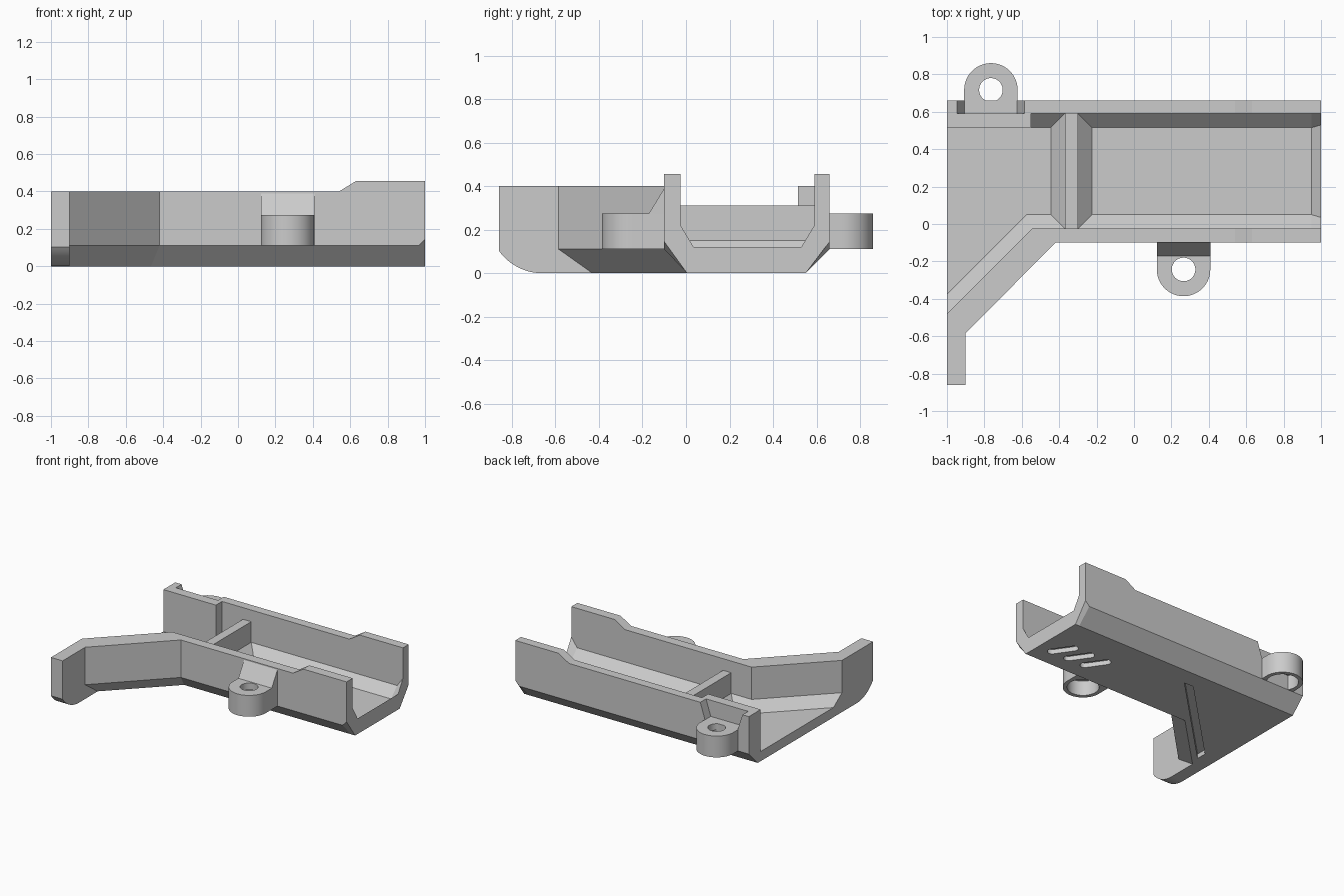
import bpy, bmesh, math

old = bpy.data.objects.get("Cube")
if old:
    bpy.data.objects.remove(old)

grey = bpy.data.materials.new("plain_grey")
grey.use_nodes = True
grey.diffuse_color = (0.6, 0.6, 0.6, 1)
grey.node_tree.nodes["Principled BSDF"].inputs["Base Color"].default_value = (0.6, 0.6, 0.6, 1)


def loft(name, rings):
    """Closed solid through rings of equal point count."""
    bm = bmesh.new()
    vs = [[bm.verts.new(p) for p in ring] for ring in rings]
    n = len(vs[0])
    bm.faces.new(vs[0])
    bm.faces.new(vs[-1])
    for a, b in zip(vs, vs[1:]):
        for i in range(n):
            j = (i + 1) % n
            bm.faces.new((a[i], a[j], b[j], b[i]))
    bmesh.ops.remove_doubles(bm, verts=bm.verts, dist=1e-5)
    bmesh.ops.recalc_face_normals(bm, faces=bm.faces)
    me = bpy.data.meshes.new(name)
    bm.to_mesh(me)
    bm.free()
    me.materials.append(grey)
    ob = bpy.data.objects.new(name, me)
    bpy.context.collection.objects.link(ob)
    return ob


def layers(name, *levels):
    """Loft of (height, outline) pairs."""
    return loft(name, [[(x, y, z) for x, y in pts] for z, pts in levels])


def prism(name, pts, lo, hi, axis):
    """Extrude a 2D profile along x, y or z."""
    place = {"x": lambda a, b, t: (t, a, b), "y": lambda a, b, t: (a, t, b),
             "z": lambda a, b, t: (a, b, t)}[axis]
    return loft(name, [[place(a, b, t) for a, b in pts] for t in (lo, hi)])


def rect(x0, x1, y0, y1):
    return [(x0, y0), (x1, y0), (x1, y1), (x0, y1)]


def arc(cx, cy, r, a0, a1, n):
    return [(cx + r * math.cos(a0 + (a1 - a0) * i / n),
             cy + r * math.sin(a0 + (a1 - a0) * i / n)) for i in range(n + 1)]


def disc(x, y, r):
    return arc(x, y, r, 0, math.tau, 48)[:-1]


def boolean(ob, other, op="DIFFERENCE"):
    mod = ob.modifiers.new("cut", "BOOLEAN")
    mod.operation, mod.solver, mod.object = op, "EXACT", other
    bpy.context.view_layer.objects.active = ob
    bpy.ops.object.modifier_apply(modifier=mod.name)
    bpy.data.objects.remove(other)


def slot(p, q, r):
    """Round-ended groove in the underside."""
    a = math.atan2(q[1] - p[1], q[0] - p[0])
    h = math.pi / 2
    pts = arc(*q, r, a - h, a + h, 8) + arc(*p, r, a + h, a + 3 * h, 8)
    return prism("slot_cutter", pts, -0.05, 0.035, "z")


# Outer shell with chamfered lower edges that rise at the +x end
E = 0.965
outline = [(-1, 0.66), (E, 0.66), (1, 0.66), (1, -0.1), (E, -0.1), (-0.42, -0.1), (-1, -0.685)]
base = [(-1, 0.55), (E, 0.55), (1, 0.55), (1, 0.005), (E, 0.005), (-0.465, 0.005), (-1, -0.53)]
tray = loft("tray_body", [
    [(x, y, 0) for x, y in base],
    [(x, y, 0.145 if x == 1 else 0.11) for x, y in outline],
    [(x, y, 0.455) for x, y in outline]])

# Lower rim with a raised section at the +x end
boolean(tray, prism("rim_cutter", [(-1.2, 0.4), (0.54, 0.4), (0.63, 0.455), (0.63, 0.6),
                                   (-1.2, 0.6)], -1, 1, "y"))


def section(x, inset, floor, shoulder):
    """Channel cross-section with chamfered lower corners."""
    half = [(-0.025, 0.6), (-0.025, shoulder), (-0.025 + inset, floor)]
    other = [(0.565 - y, z) for y, z in reversed(half)]
    return [(x, y, z) for y, z in half + other]


# Long pocket, chamfered at the divider and ramped up at the open end
boolean(tray, loft("pocket_cutter", [
    section(-0.3, 0, 0.15, 0.15), section(-0.225, 0.075, 0.075, 0.15),
    section(0.95, 0.075, 0.075, 0.15), section(1, 0.06, 0.12, 0.22),
    section(1.1, 0.06, 0.12, 0.22)]))

# Flared pocket, open at the -x end
top = [(-0.37, 0.59), (-0.37, -0.025), (-0.545, -0.025), (-1.1, -0.58), (-1.1, 0.59)]
low = [(-0.445, 0.515), (-0.445, 0.05), (-0.575, 0.05), (-1.1, -0.475), (-1.1, 0.515)]
boolean(tray, layers("flare_cutter", (0.075, low), (0.15, top), (0.6, top)))

# Lower the divider between the pockets
boolean(tray, prism("divider_cutter", rect(-0.4, -0.27, -0.025, 0.59), 0.31, 0.6, "z"))

# Thicker wall and recess behind the rear ear
boolean(tray, prism("wall_pad", rect(-1, -0.55, 0.515, 0.62), 0.07, 0.4, "z"), "UNION")
boolean(tray, prism("recess_cutter", [(-0.905, 0.275), (-0.625, 0.275), (-0.565, 0.46),
                                      (-0.965, 0.46)], 0.59, 0.8, "y"))

# Underside grooves
for x in (0.535, 0.685, 0.835):
    boolean(tray, slot((x + 0.045, 0.15), (x - 0.045, 0.28), 0.034))
boolean(tray, prism("groove_cutter", [(-0.12, 0.41), (-0.2, 0.41), (-0.875, -0.265),
                                      (-0.875, -0.345)], -0.05, 0.035, "z"))

# Tail plate with rounded lower corner
curve = arc(-0.66, 0.245, 0.245, math.radians(215.3), math.radians(270), 14)
tail = prism("tail_plate", [(-0.86, 0.4)] + curve +
             [(-0.43, 0), (-0.585, 0.11), (-0.585, 0.4)], -1, -0.9, "x")

# Screw ears
R = 0.143


def ear(name, x, y, side, root):
    """Rounded lug; side is +1 for the back, -1 for the front."""
    pts = arc(x, y, R, 0, side * math.pi, 32) + [(x - R, root), (x + R, root)]
    ob = prism(name, pts, 0.11, 0.275, "z")
    boolean(ob, prism("hole", disc(x, y, 0.063), 0, 0.5, "z"))
    boolean(ob, prism("counterbore", disc(x, y, 0.113), 0, 0.225, "z"))
    return ob


rear_ear = ear("rear_ear", -0.765, 0.717, 1, 0.62)
front_ear = ear("front_ear", 0.265, -0.243, -1, -0.06)
gusset = prism("front_ear_gusset", [(-0.17, 0.275), (-0.1, 0.39), (-0.06, 0.39),
                                    (-0.06, 0.275)], 0.265 - R, 0.265 + R, "x")

# Smooth the curved walls and keep the corners sharp
bpy.ops.object.select_all(action="DESELECT")
for ob in (tray, tail, rear_ear, front_ear, gusset):
    ob.select_set(True)
bpy.context.view_layer.objects.active = tray
bpy.ops.object.shade_smooth_by_angle(angle=math.radians(15))
